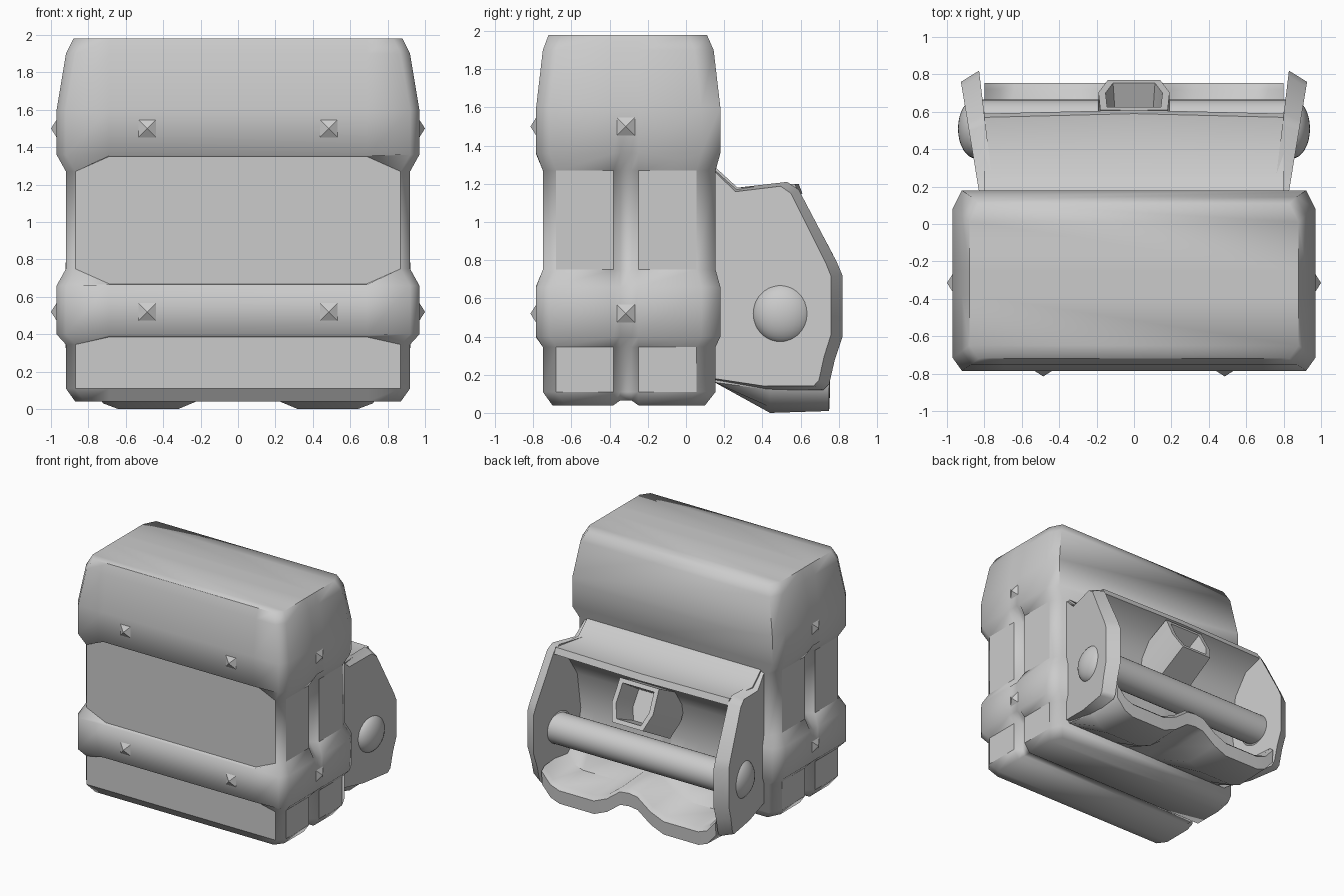
import bpy, bmesh, math
from mathutils import Vector

if "Cube" in bpy.data.objects:
    bpy.data.objects.remove(bpy.data.objects["Cube"])

grey = bpy.data.materials.new("plain_grey")
grey.use_nodes = True
grey.diffuse_color = (0.6, 0.6, 0.6, 1)
bsdf = next(n for n in grey.node_tree.nodes if n.type == 'BSDF_PRINCIPLED')
bsdf.inputs["Base Color"].default_value = grey.diffuse_color


def finish(name, bm, angle=60, flat=()):
    """Turn a bmesh into a shaded object; faces listed in flat stay flat."""
    bmesh.ops.recalc_face_normals(bm, faces=bm.faces[:])
    mesh = bpy.data.meshes.new(name)
    bm.to_mesh(mesh)
    bm.free()
    obj = bpy.data.objects.new(name, mesh)
    bpy.context.collection.objects.link(obj)
    mesh.materials.append(grey)
    bpy.ops.object.select_all(action='DESELECT')
    obj.select_set(True)
    bpy.context.view_layer.objects.active = obj
    if angle:
        bpy.ops.object.shade_smooth_by_angle(angle=math.radians(angle))
    for i in flat:
        mesh.polygons[i].use_smooth = False
    return obj


def loft(bm, rings, caps=True):
    """Skin closed rings of points; faces are made ring by ring."""
    loops = [[bm.verts.new(p) for p in ring] for ring in rings]
    n = len(loops[0])
    for a, b in zip(loops, loops[1:]):
        for i in range(n):
            j = (i + 1) % n
            bm.faces.new((a[i], a[j], b[j], b[i]))
    if caps:
        bm.faces.new(loops[0][::-1])
        bm.faces.new(loops[-1])
    return loops


# Main body: stacked chamfered outlines, waists grooved at the sides
def body_ring(z, z_front, hx, front, back, groove, lift=0):
    half = [(0.69, front, z_front), (hx - 0.05, front, z), (hx, front + 0.07, z),
            (hx, -0.38, z), (hx - groove, -0.345, z + lift),
            (hx - groove, -0.285, z + lift), (hx, -0.25, z),
            (hx, back - 0.1, z), (hx - 0.05, back, z)]
    return half + [(-x, y, h) for x, y, h in reversed(half)]


WAIST = (0.92, -0.75, 0.155, 0.06)
BAND = (0.97, -0.785, 0.18, 0)
levels = [
    (0.04, 0.04, 0.87, -0.70, 0.10, 0.03, 0.025),
    (0.11, 0.11) + WAIST,
    (0.345, 0.385) + WAIST,
    (0.40, 0.395) + BAND,
    (0.66, 0.665) + BAND,
    (0.75, 0.67) + WAIST,
    (1.27, 1.35) + WAIST,
    (1.36, 1.355) + BAND,
    (1.60, 1.60) + BAND,
    (1.90, 1.90, 0.92, -0.75, 0.145, 0),
    (1.98, 1.98, 0.88, -0.72, 0.11, 0),
]
bm = bmesh.new()
loops = loft(bm, [body_ring(*lv) for lv in levels], caps=False)
count = len(loops[0])
for ring in (loops[0], loops[-1]):
    for i in range(count // 2 - 1):
        bm.faces.new((ring[i], ring[i + 1], ring[-2 - i], ring[-1 - i]))
panel_columns = [0, 2, 6, 10, 14, 16, 17]
panels = [lv * count + c for lv in (1, 5) for c in panel_columns]
finish("body", bm, 60, panels)


# Pyramid studs on both bands
def stud(name, pos, normal):
    bm = bmesh.new()
    n = Vector(normal)
    side = n.cross(Vector((0, 0, 1))) * 0.05
    up = Vector((0, 0, 0.05))
    base = [bm.verts.new(Vector(pos) + side * a + up * b)
            for a, b in ((-1, -1), (1, -1), (1, 1), (-1, 1))]
    tip = bm.verts.new(Vector(pos) + n * 0.032)
    bm.faces.new(base)
    for i in range(4):
        bm.faces.new((base[i], base[(i + 1) % 4], tip))
    finish(name, bm, 0)


for row, z in (("lower", 0.52), ("upper", 1.5)):
    for label, s in (("left", 1), ("right", -1)):
        stud(f"{row}_{label}_front_stud", (s * 0.485, -0.783, z), (0, -1, 0))
        stud(f"{row}_{label}_side_stud", (s * 0.968, -0.315, z), (s, 0, 0))


# Rear housing: open shell whose floor dips into two lobes
def housing_ring(x, low):
    ridge = 0.02 * (1 - abs(x) / 0.8)
    pts = [(0.15, 1.29), (0.27, 1.18), (0.57 + ridge, 1.20), (0.59 + ridge, 1.15),
           (0.44, 1.08), (0.33, 0.9), (0.29, 0.6), (0.33, 0.34),
           (0.44, low + 0.17), (0.72, low + 0.15), (0.755, low + 0.12),
           (0.75, low + 0.01), (0.44, low), (0.15, max(low, 0.16))]
    return [(x, y, z) for y, z in pts]


lobe = [(0, 0.15), (0.08, 0.14), (0.2, 0.05), (0.32, 0), (0.64, 0), (0.72, 0.03), (0.8, 0.12)]
stations = [(-x, z) for x, z in reversed(lobe[1:])] + lobe
bm = bmesh.new()
loft(bm, [housing_ring(*st) for st in stations])
finish("rear_housing", bm, 50)

# Flared side plates with bevelled rims, and round pivot caps
plate = [(0.15, 1.29), (0.27, 1.18), (0.53, 1.21), (0.59, 1.17), (0.79, 0.79),
         (0.82, 0.72), (0.82, 0.40), (0.78, 0.28), (0.75, 0.15),
         (0.72, 0.12), (0.43, 0.12), (0.15, 0.16)]
for label, s in (("left", 1), ("right", -1)):
    inner = [(s * (0.73 + 0.12 * y), y, z) for y, z in plate]
    outer = []
    for y, z in plate:
        y2, z2 = 0.15 + (y - 0.15) * 0.91, 0.65 + (z - 0.65) * 0.96
        outer.append((s * (0.80 + 0.165 * y2), y2, z2))
    bm = bmesh.new()
    loft(bm, [inner, outer])
    finish(f"{label}_side_plate", bm, 60)

    bm = bmesh.new()
    bmesh.ops.create_uvsphere(bm, u_segments=32, v_segments=16, radius=0.16)
    bmesh.ops.scale(bm, vec=(0.6, 1, 1), verts=bm.verts)
    bmesh.ops.translate(bm, vec=(s * 0.845, 0.51, 0.52), verts=bm.verts)
    finish(f"{label}_pivot_cap", bm, 60)

# Cross rod between the plates
bm = bmesh.new()
circle = [(0.54 + 0.125 * math.cos(k * math.tau / 32),
           0.52 + 0.125 * math.sin(k * math.tau / 32)) for k in range(32)]
loft(bm, [[(x, y, z) for y, z in circle] for x in (-0.82, 0.82)])
finish("cross_rod", bm, 40)

# Hollow latch pointing out and up from the housing
outline = [(-0.18, 0), (0.18, 0), (0.19, 0.2), (0.14, 0.34), (-0.14, 0.34), (-0.19, 0.2)]


def latch_ring(scale, depth):
    ring = []
    for x, t in outline:
        t = 0.17 + (t - 0.17) * scale
        ring.append((x * scale, 0.61 + 0.47 * t - 0.883 * depth,
                     1.13 - 0.883 * t - 0.47 * depth))
    return ring


bm = bmesh.new()
loft(bm, [latch_ring(1.05, 0.4), latch_ring(1, 0), latch_ring(0.8, 0), latch_ring(0.7, 0.22)])
finish("latch", bm, 35)
